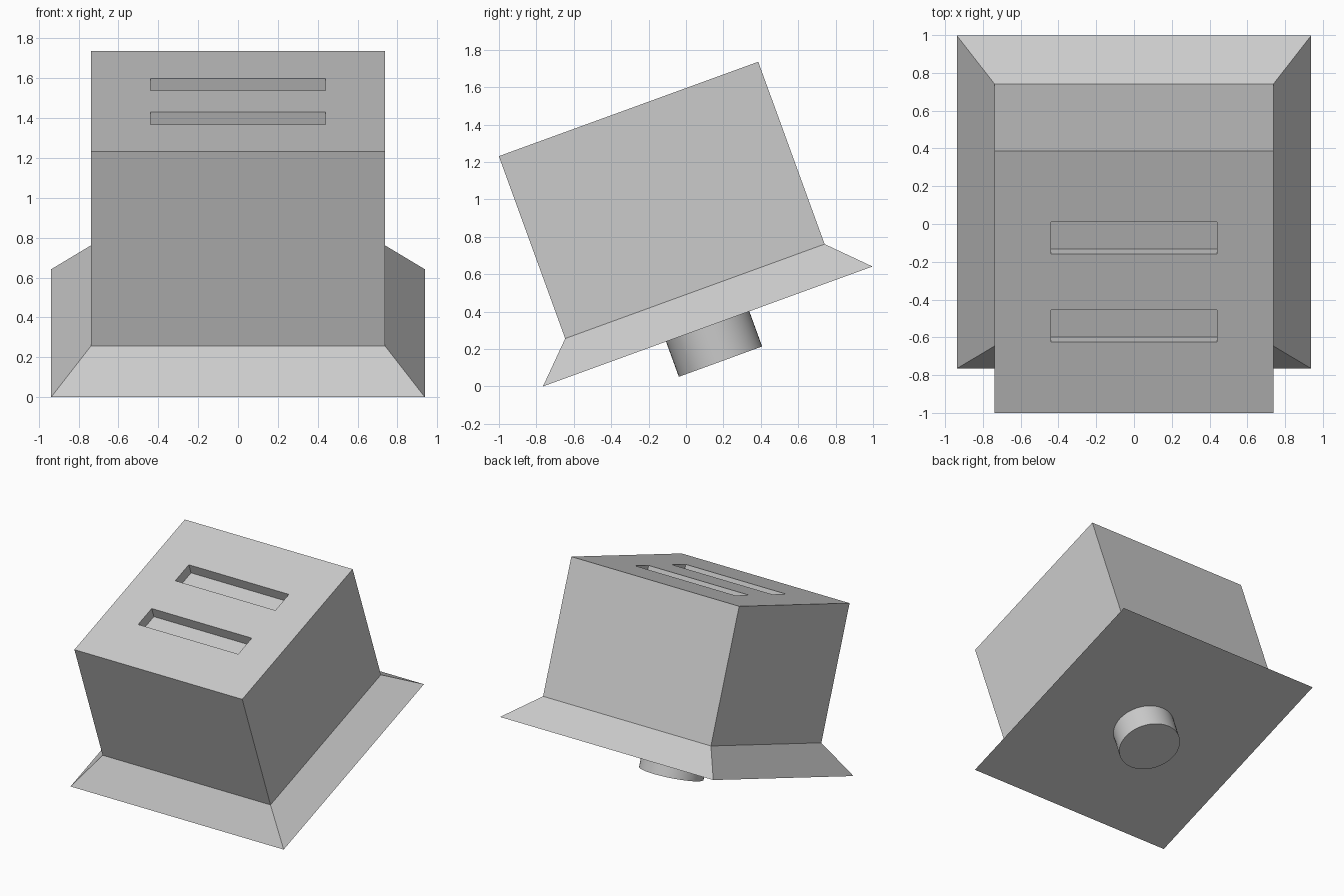
import bpy, bmesh, math
from mathutils import Matrix

default = bpy.data.objects.get("Cube")
if default:
    bpy.data.objects.remove(default)

grey = bpy.data.materials.new("light_grey")
grey.use_nodes = True
grey.diffuse_color = (0.6, 0.6, 0.6, 1)
grey.node_tree.nodes["Principled BSDF"].inputs["Base Color"].default_value = (0.6, 0.6, 0.6, 1)

# The whole model leans forward about its base centre
HALF = 0.9375
TILT = math.radians(20)
LEAN = Matrix.Translation((0, 0.116, HALF * math.sin(TILT))) @ Matrix.Rotation(TILT, 4, 'X')


def make_object(name, bm):
    bmesh.ops.recalc_face_normals(bm, faces=bm.faces)
    mesh = bpy.data.meshes.new(name)
    bm.to_mesh(mesh)
    bm.free()
    mesh.materials.append(grey)
    obj = bpy.data.objects.new(name, mesh)
    bpy.context.collection.objects.link(obj)
    obj.matrix_world = LEAN
    return obj


def select_only(obj):
    bpy.ops.object.select_all(action='DESELECT')
    obj.select_set(True)
    bpy.context.view_layer.objects.active = obj


# Housing: flared skirt and box as one shell of stacked square rings
BODY, SKIRT_TOP, TOP = 0.738, 0.2, 1.2375
bm = bmesh.new()
rings = []
for half, z in ((HALF, 0), (BODY, SKIRT_TOP), (BODY, TOP)):
    corners = ((-half, -half), (half, -half), (half, half), (-half, half))
    rings.append([bm.verts.new((x, y, z)) for x, y in corners])
for low, high in zip(rings, rings[1:]):
    for i in range(4):
        j = (i + 1) % 4
        bm.faces.new((low[i], low[j], high[j], high[i]))
bm.faces.new(rings[0])
bm.faces.new(rings[-1])
housing = make_object("housing", bm)

# Two recessed slots in the top
DEPTH = 0.08
bm = bmesh.new()
for y in (-0.248, 0.248):
    place = Matrix.Translation((0, y, TOP)) @ Matrix.Diagonal((0.88, 0.181, 2 * DEPTH, 1))
    bmesh.ops.create_cube(bm, size=1, matrix=place)
cutter = make_object("slot_cutter", bm)
cutter.hide_render = True
cut = housing.modifiers.new("slots", 'BOOLEAN')
cut.operation = 'DIFFERENCE'
cut.solver = 'EXACT'
cut.object = cutter
select_only(housing)
bpy.ops.object.modifier_apply(modifier=cut.name)
bpy.data.objects.remove(cutter)

# Round stub under the base
bm = bmesh.new()
bmesh.ops.create_cone(bm, cap_ends=True, segments=48, radius1=0.237, radius2=0.237,
                      depth=0.2, matrix=Matrix.Translation((0, 0, -0.1)))
stub = make_object("base_stub", bm)
select_only(stub)
bpy.ops.object.shade_smooth_by_angle()
